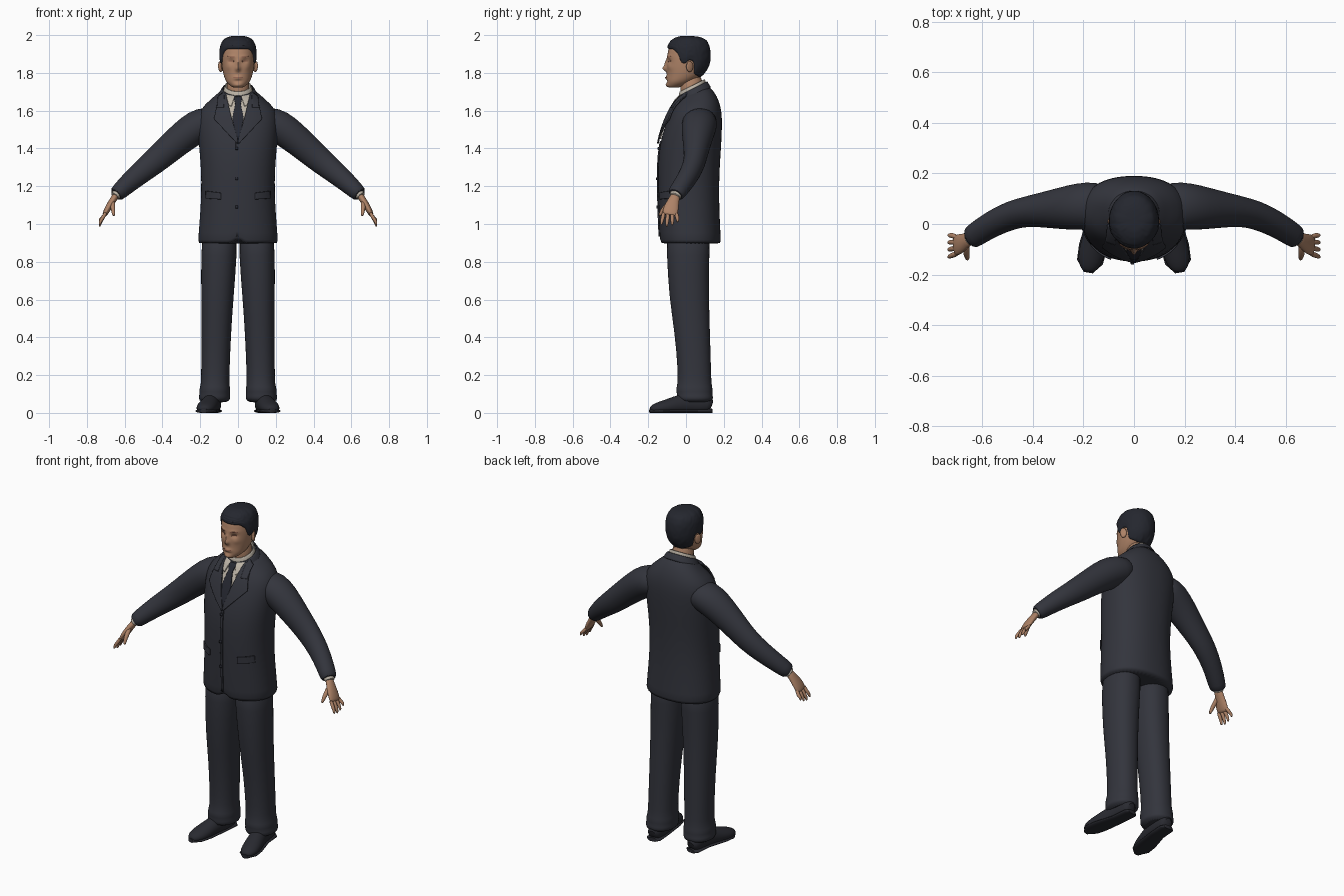
import bpy, bmesh, math, random
from mathutils import Vector
from mathutils.bvhtree import BVHTree

random.seed(4)
if "Cube" in bpy.data.objects:
    bpy.data.objects.remove(bpy.data.objects["Cube"])


def material(name, rgb):
    m = bpy.data.materials.new(name)
    m.use_nodes = True
    m.diffuse_color = (*rgb, 1)
    m.node_tree.nodes["Principled BSDF"].inputs["Base Color"].default_value = (*rgb, 1)
    return m


SUIT = material("charcoal suit", (.033, .035, .046))
TIE = material("dark tie", (.02, .022, .032))
SHIRT = material("off white shirt", (.5, .45, .38))
SKIN = material("skin", (.42, .225, .135))
LIPS = material("lips", (.3, .13, .085))
HAIR = material("black hair", (.018, .02, .028))
SHOE = material("black leather", (.022, .023, .03))


def build(name, rows, mat, closed=True, caps=True, mirror=False, subsurf=1, thick=0):
    """Skin a grid of points into a smooth object."""
    bm = bmesh.new()
    grid = [[bm.verts.new(p) for p in row] for row in rows]
    n = len(grid[0])
    for r0, r1 in zip(grid, grid[1:]):
        for i in range(n if closed else n - 1):
            j = (i + 1) % n
            bm.faces.new((r0[i], r0[j], r1[j], r1[i]))
    if caps:
        bm.faces.new(grid[0])
        bm.faces.new(grid[-1])
    bmesh.ops.recalc_face_normals(bm, faces=bm.faces)
    mesh = bpy.data.meshes.new(name)
    bm.to_mesh(mesh)
    bm.free()
    mesh.materials.append(mat)
    mesh.shade_smooth()
    mesh.set_sharp_from_angle(angle=math.radians(60))
    obj = bpy.data.objects.new(name, mesh)
    bpy.context.collection.objects.link(obj)
    if thick:
        s = obj.modifiers.new("Thickness", "SOLIDIFY")
        s.thickness, s.offset = thick, 0
    if mirror:
        obj.modifiers.new("Mirror", "MIRROR").use_mirror_merge = False
    if subsurf:
        s = obj.modifiers.new("Smooth", "SUBSURF")
        s.levels = s.render_levels = subsurf
    return obj


def ring(c, u, v, a, b, sides, power=2, slope=0):
    pts = []
    for i in range(sides):
        t = math.tau * i / sides
        x, y = [math.copysign(abs(f) ** (2 / power), f) for f in (math.cos(t), math.sin(t))]
        pts.append(Vector(c) + u * a * x + v * b * y + Vector((0, 0, slope * b * y)))
    return pts


def upright(name, rings, mat, sides=32, power=2, **kw):
    """Stacked level rings: x, y, z, half width, half depth, optional slope."""
    rows = [ring(r[:3], Vector((1, 0, 0)), Vector((0, 1, 0)), r[3], r[4], sides, power,
                 r[5] if len(r) > 5 else 0) for r in rings]
    return build(name, rows, mat, **kw)


def tube(name, rings, mat, ref=(0, 1, 0), sides=16, floor=None, **kw):
    """Rings square to their path: x, y, z, radius along ref, other radius."""
    pts, rows = [Vector(r[:3]) for r in rings], []
    for i, r in enumerate(rings):
        n = (pts[min(i + 1, len(pts) - 1)] - pts[max(i - 1, 0)]).normalized()
        u = Vector(ref)
        u = (u - n * u.dot(n)).normalized()
        row = ring(pts[i], u, n.cross(u), r[3], r[4], sides)
        if floor is not None:
            for p in row:
                p.z = max(p.z, floor)
        rows.append(row)
    return build(name, rows, mat, **kw)


def along(line, t):
    f = t * (len(line) - 1)
    i = min(int(f), len(line) - 2)
    return Vector(line[i]).lerp(Vector(line[i + 1]), f - i)


def patch(name, left, right, mat, target, lift=.003, thick=.007, mirror=False, res=12):
    """Thin cloth or skin detail between two (x, z) lines, laid on the front of target."""
    tree = BVHTree.FromObject(target, bpy.context.evaluated_depsgraph_get())
    rows, last = [], 0
    for i in range(res + 1):
        row = []
        for j in range(res + 1):
            p = along(left, i / res).lerp(along(right, i / res), j / res)
            hit = tree.ray_cast(Vector((p.x, -1, p.y)), Vector((0, 1, 0)))[0]
            last = min(hit.y, .03) if hit else last
            row.append(Vector((p.x, last - lift, p.y)))
        rows.append(row)
    return build(name, rows, mat, closed=False, caps=False, mirror=mirror, subsurf=0, thick=thick)


# Jacket body: height, half width, front, back, slope
body = [(.895, .212, -.137, .185, 0), (.9, .212, -.138, .185, 0), (1, .205, -.143, .18, 0),
        (1.15, .193, -.147, .174, 0), (1.3, .196, -.15, .178, 0), (1.42, .207, -.14, .187, 0),
        (1.52, .214, -.112, .191, 0), (1.585, .21, -.085, .19, 0), (1.635, .175, -.066, .178, .1),
        (1.675, .12, -.05, .148, .3), (1.71, .08, -.036, .105, .5)]
jacket = upright("jacket", [(0, (f + b) / 2, z, w, (b - f) / 2, s) for z, w, f, b, s in body],
                 SUIT, sides=48, power=2.25)
for v in jacket.data.vertices:
    if v.co.z < .95 and v.co.y < 0:
        v.co.z += .035 * math.exp(-(v.co.x / .018) ** 2)

# Sleeves and shirt cuffs
tube("sleeve", [(.1, .075, 1.555, .09, .07), (.19, .072, 1.53, .095, .09), (.25, .065, 1.495, .09, .088),
                (.33, .058, 1.43, .075, .079), (.42, .05, 1.35, .06, .071), (.48, .037, 1.3, .057, .064),
                (.56, .002, 1.235, .052, .055), (.63, -.045, 1.17, .048, .045),
                (.65, -.058, 1.152, .045, .04)], SUIT, sides=24, mirror=True)
tube("shirt_cuff", [(.63, -.045, 1.17, .036, .03), (.658, -.062, 1.14, .036, .03)], SHIRT, mirror=True)

# Hands
tube("palm", [(.64, -.052, 1.16, .026, .019), (.66, -.064, 1.13, .028, .018),
              (.685, -.078, 1.09, .041, .018), (.703, -.085, 1.055, .042, .015),
              (.708, -.087, 1.045, .036, .01)], SKIN, mirror=True)
for k, name in enumerate(("index", "middle", "ring", "little")):
    y, drop = -.117 + .021 * k, (.008, 0, .006, .022)[k]
    tube(name + "_finger", [(.697, y, 1.065, .011, .011), (.717, y - .006 + .005 * k, 1.03, .011, .01),
                            (.73, y - .012 + .007 * k, 1.005 + drop, .009, .009),
                            (.733, y - .014 + .008 * k, .985 + drop, .005, .005)],
         SKIN, sides=10, mirror=True)
tube("thumb", [(.663, -.075, 1.125, .014, .014), (.663, -.11, 1.09, .014, .013),
               (.66, -.13, 1.065, .011, .011), (.657, -.142, 1.04, .006, .006)],
     SKIN, ref=(1, 0, 0), sides=10, mirror=True)

# Trousers with bunched hems
upright("trouser_leg", [(.098, .015, .98, .09, .12), (.1, .01, .85, .096, .112), (.109, .015, .62, .086, .106),
                        (.115, .034, .42, .078, .093), (.12, .045, .22, .075, .088),
                        (.121, .045, .15, .075, .09), (.123, .044, .125, .083, .098),
                        (.123, .046, .1, .079, .093), (.125, .047, .08, .086, .098),
                        (.125, .05, .052, .075, .088)], SUIT, power=2.2, mirror=True)

# Shoes
tube("shoe", [(.128, .137, .035, .025, .03), (.13, .12, .045, .042, .05), (.133, .04, .05, .046, .06),
              (.147, -.03, .045, .047, .054), (.162, -.09, .032, .053, .043), (.174, -.145, .024, .05, .034),
              (.18, -.18, .02, .032, .022), (.181, -.19, .018, .014, .01)],
     SHOE, ref=(1, 0, 0), floor=.012, sides=24, mirror=True)
tube("shoe_sole", [(.128, .138, .01, .028, .012), (.13, .12, .01, .045, .012), (.137, .03, .01, .045, .012),
                   (.162, -.09, .01, .056, .012), (.174, -.15, .01, .052, .012), (.181, -.192, .01, .018, .012)],
     SHOE, ref=(1, 0, 0), floor=0, sides=24, subsurf=0, mirror=True)

# Neck and collars
upright("neck", [(0, .035, 1.64, .062, .062), (0, .032, 1.7, .06, .06), (0, .025, 1.8, .06, .065)], SKIN)
upright("shirt_collar", [(0, .033, 1.68, .078, .072, .5), (0, .033, 1.715, .073, .069, .5),
                         (0, .033, 1.735, .067, .065, .5)], SHIRT, caps=False, thick=.006)
upright("jacket_collar", [(0, .04, 1.675, .105, .092, .5), (0, .037, 1.7, .09, .08, .5),
                          (0, .036, 1.718, .08, .074, .5)], SUIT, caps=False, thick=.008)

# Shirt front, tie, lapels, pockets, buttons
edge = [(.07, 1.695), (.045, 1.6), (.004, 1.45)]
patch("shirt_front", [(-x, z) for x, z in edge], edge, SHIRT, jacket, lift=.006, res=20)
knot = [(.024, 1.672), (.014, 1.635), (.03, 1.56), (.008, 1.45)]
patch("tie", [(-x, z) for x, z in knot], knot, TIE, jacket, lift=.013, res=18)
patch("shirt_collar_wing", [(.018, 1.675), (.035, 1.622)], [(.07, 1.712), (.05, 1.632)],
      SHIRT, jacket, lift=.014, mirror=True)
patch("lapel", [(.066, 1.7), (.04, 1.585), (0, 1.44)], [(.1, 1.678), (.126, 1.555), (.004, 1.425)],
      SUIT, jacket, lift=.015, thick=.009, mirror=True, res=18)
patch("collar_fold", [(.07, 1.7), (.075, 1.615)], [(.105, 1.675), (.11, 1.615)],
      SUIT, jacket, lift=.019, mirror=True)
patch("pocket_flap", [(.09, 1.165), (.09, 1.13)], [(.168, 1.175), (.17, 1.135)],
      SUIT, jacket, lift=.005, mirror=True)
patch("front_edge", [(-.012, 1.44), (-.01, .935)], [(.002, 1.44), (.002, .935)], SUIT, jacket, res=20)
for z in (1.4, 1.24, 1.09):
    patch("jacket_button", [(-.014, z + .007), (-.014, z - .007)], [(0, z + .007), (0, z - .007)],
          TIE, jacket, lift=.008, res=2)

# Head: height, centre depth, half width, half depth
skull = [(1.722, -.065, .012, .014), (1.727, -.058, .033, .038), (1.752, -.034, .06, .068),
         (1.79, -.008, .076, .093), (1.84, .005, .085, .107), (1.89, .01, .087, .109),
         (1.935, .012, .082, .1), (1.968, .014, .062, .077), (1.984, .014, .025, .03)]


def skull_at(t):
    i = min(int(t), len(skull) - 2)
    p = [Vector(skull[min(max(k, 0), len(skull) - 1)]) for k in range(i - 1, i + 3)]
    f = t - i
    return p[1] + ((p[2] - p[0]) * f + (2 * p[0] - 5 * p[1] + 4 * p[2] - p[3]) * f * f
                   + (3 * p[1] - p[0] - 3 * p[2] + p[3]) * f ** 3) / 2


levels = [skull_at(i * (len(skull) - 1) / 60) for i in range(61)]
upright_axes = Vector((1, 0, 0)), Vector((0, 1, 0))
rows = [ring((0, c, z), *upright_axes, a, b, 80, 2.1) for z, c, a, b in levels]
# Face forms: x, z, spread x, spread z, push in depth
forms = [(0, 1.822, .012, .014, -.02), (0, 1.848, .008, .022, -.011), (.036, 1.862, .016, .011, .01),
         (.035, 1.886, .025, .008, -.004), (0, 1.774, .022, .01, -.008), (0, 1.757, .02, .006, .004),
         (0, 1.735, .022, .01, -.008), (.05, 1.83, .016, .015, -.004)]
for p in [p for row in rows for p in row if p.y < -.02]:
    p.y += sum(d * math.exp(-((abs(p.x) - x) / sx) ** 2 - ((p.z - z) / sz) ** 2) for x, z, sx, sz, d in forms)
head = build("head", rows, SKIN, subsurf=0)
patch("lips", [(-.024, 1.778), (-.024, 1.772)], [(.024, 1.778), (.024, 1.772)], LIPS, head, .001, .002)
patch("eye", [(.022, 1.865), (.022, 1.859)], [(.05, 1.866), (.05, 1.86)], LIPS, head, .001, .002, True)
patch("eyebrow", [(.018, 1.886), (.018, 1.881)], [(.056, 1.888), (.056, 1.884)], LIPS, head, .001, .002, True)
tube("ear", [(.08, .012, 1.835, .016, .022), (.094, .02, 1.833, .021, .032), (.099, .023, 1.833, .017, .027)],
     SKIN, mirror=True)

# Hair shell above a hairline that drops from brow to nape
hairline = [(-1, 1.93), (-.75, 1.928), (-.45, 1.9), (-.3, 1.85), (-.08, 1.845), (.05, 1.868),
            (.32, 1.86), (.45, 1.79), (1.01, 1.765)]
columns = []
for i in range(72):
    t = math.tau * i / 72
    s = math.sin(t)
    (s0, z0), (s1, z1) = next(q for q in zip(hairline, hairline[1:]) if q[0][0] <= s <= q[1][0])
    low = z0 + (z1 - z0) * (s - s0) / (s1 - s0)
    column = []
    for k in range(19):
        want = low + (1.984 - low) * k / 18
        z, c, a, b = min(levels, key=lambda l: abs(l[0] - want))
        out = .007 + .005 * min(k, 4) / 4 + random.uniform(-.001, .001)
        column.append(Vector(((a + out) * math.cos(t), c + (b + out) * s, want + .012 * k / 18)))
    columns.append(column)
build("hair", list(zip(*columns)), HAIR)
for k in range(11):
    x = -.055 + .011 * k
    arch = .016 * (x / .055) ** 2
    tube("hair_lock", [(x, -.07, 1.957 - arch, .006, .006), (x * 1.1, -.03, 1.983 - arch, .012, .01),
                       (x * 1.1, .03, 1.987 - arch, .012, .01),
                       (x * .9, .075 + random.uniform(0, .02), 1.976 - arch, .004, .004)],
         HAIR, ref=(1, 0, 0), sides=8)
